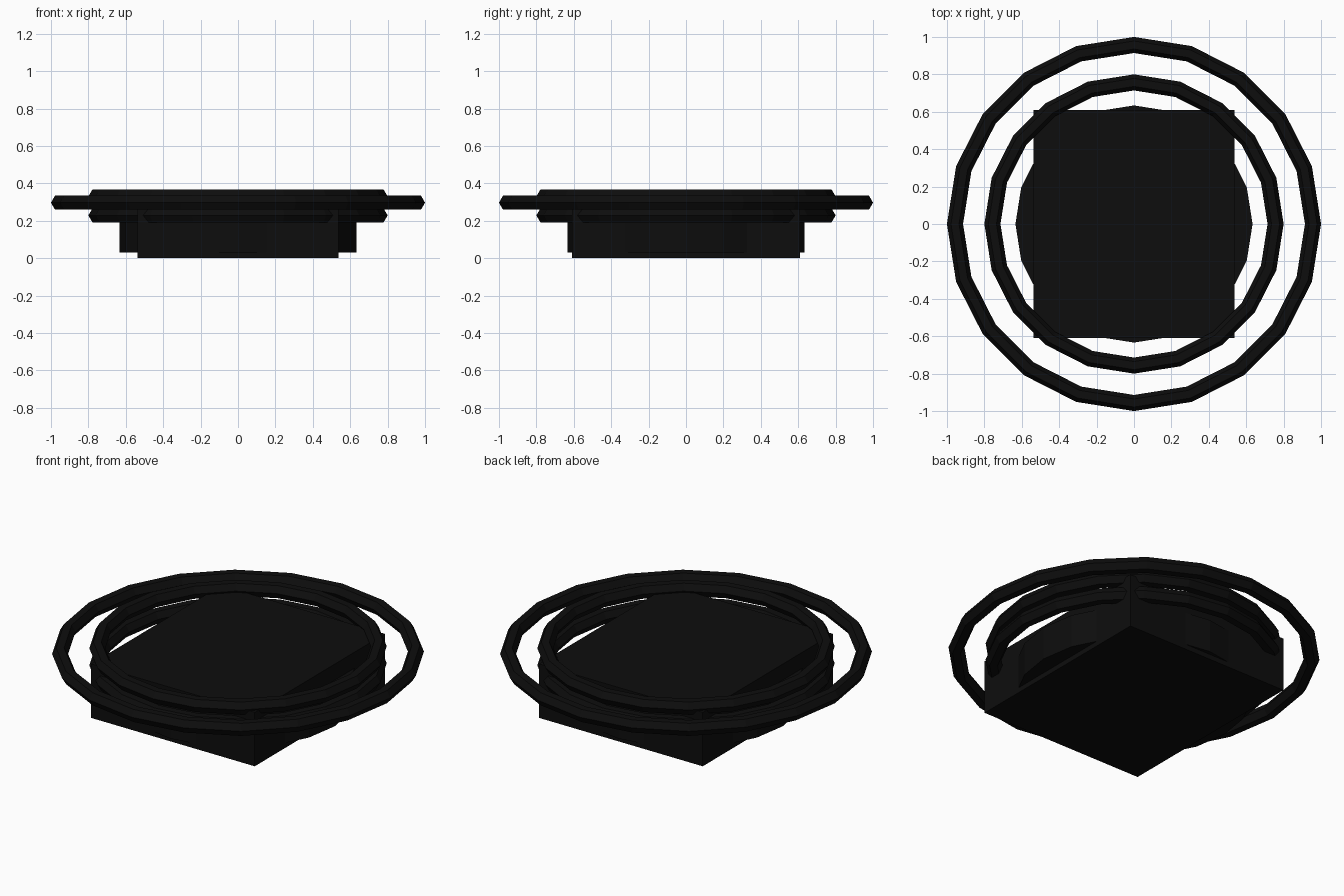
import bpy

if "Cube" in bpy.data.objects:
    bpy.data.objects.remove(bpy.data.objects["Cube"])

black = bpy.data.materials.new("black")
black.diffuse_color = (0.004, 0.004, 0.004, 1)
black.use_nodes = True
black.node_tree.nodes["Principled BSDF"].inputs["Base Color"].default_value = black.diffuse_color


def finish(name):
    obj = bpy.context.object
    obj.name = name
    obj.data.materials.append(black)
    return obj


def ring(name, outer_radius, z, tube=0.043):
    bpy.ops.mesh.primitive_torus_add(
        major_segments=20, minor_segments=6,
        major_radius=outer_radius - tube, minor_radius=tube,
        location=(0, 0, z))
    return finish(name)


# Central block
block_height = 0.32
bpy.ops.mesh.primitive_cube_add(size=1, location=(0, 0, block_height / 2))
block = finish("central_block")
block.scale = (1.074, 1.22, block_height)

# Round drum bulging through the block's sides
drum_bottom, drum_top = 0.03, 0.225
bpy.ops.mesh.primitive_cylinder_add(
    vertices=20, radius=0.634, depth=drum_top - drum_bottom,
    location=(0, 0, (drum_bottom + drum_top) / 2))
finish("round_drum")

# Two stacked inner rings and one wide outer ring
ring("lower_ring", 0.80, 0.229)
ring("upper_ring", 0.80, 0.330)
ring("outer_ring", 1.00, 0.297)
